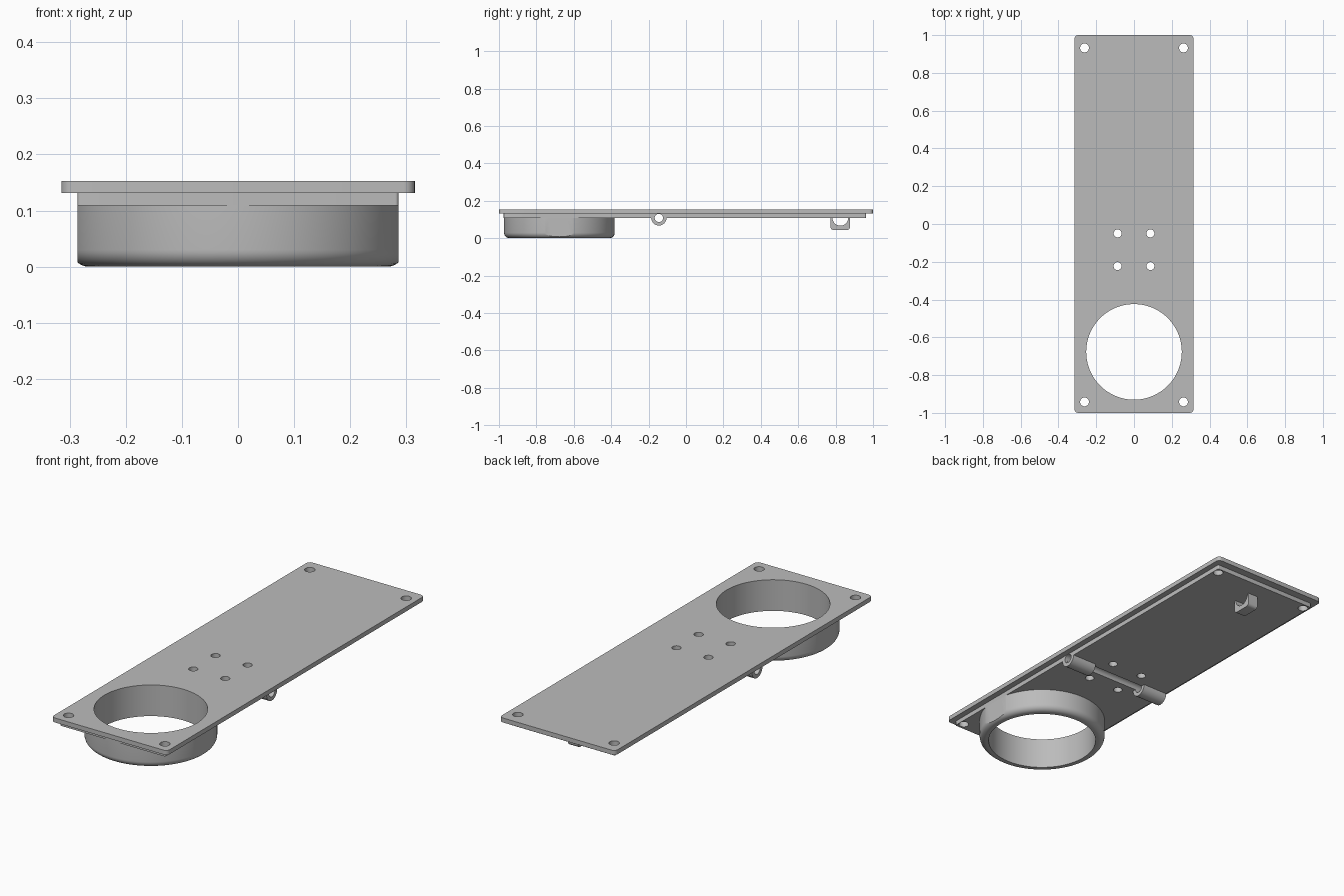
import bpy, bmesh
from math import sin, cos, pi
from mathutils import Vector

if "Cube" in bpy.data.objects:
    bpy.data.objects.remove(bpy.data.objects["Cube"], do_unlink=True)

grey = bpy.data.materials.new("light_grey")
grey.use_nodes = True
grey.diffuse_color = (0.5, 0.5, 0.5, 1)
for node in grey.node_tree.nodes:
    if node.type == 'BSDF_PRINCIPLED':
        node.inputs["Base Color"].default_value = grey.diffuse_color

HALF_W, RING_Y, BORE = 0.286, -0.677, 0.253
STEP, LEDGE, TOP = 0.109, 0.131, 0.153


def make(name, bm):
    bmesh.ops.recalc_face_normals(bm, faces=bm.faces)
    mesh = bpy.data.meshes.new(name)
    bm.to_mesh(mesh)
    bm.free()
    obj = bpy.data.objects.new(name, mesh)
    bpy.context.collection.objects.link(obj)
    mesh.materials.append(grey)
    return obj


def arc(cx, cy, r, start, end, n):
    return [(cx + r * cos(start + (end - start) * i / n),
             cy + r * sin(start + (end - start) * i / n)) for i in range(n + 1)]


def circle(cx, cy, r, n):
    return arc(cx, cy, r, 0, 2 * pi, n)[:-1]


def rounded_rect(x0, x1, y0, y1, r):
    return (arc(x1 - r, y1 - r, r, 0, pi / 2, 6) + arc(x0 + r, y1 - r, r, pi / 2, pi, 6)
            + arc(x0 + r, y0 + r, r, pi, 1.5 * pi, 6) + arc(x1 - r, y0 + r, r, 1.5 * pi, 2 * pi, 6))


def prism(name, outline, low, high, along_x=False):
    """Extrude an outline along z, or a (y, z) outline along x."""
    bm = bmesh.new()
    points = [(low, a, b) if along_x else (a, b, low) for a, b in outline]
    face = bm.faces.new([bm.verts.new(p) for p in points])
    shift = Vector((high - low, 0, 0)) if along_x else Vector((0, 0, high - low))
    new = bmesh.ops.extrude_face_region(bm, geom=[face])["geom"]
    bmesh.ops.translate(bm, vec=shift, verts=[v for v in new if isinstance(v, bmesh.types.BMVert)])
    # Extrusion drops the starting cap when regions are kept open
    if len([f for f in bm.faces if len(f.verts) == len(outline)]) < 2:
        bmesh.ops.holes_fill(bm, edges=bm.edges[:], sides=0)
    return make(name, bm)


def boolean(obj, cutter, operation='DIFFERENCE'):
    mod = obj.modifiers.new("cut", 'BOOLEAN')
    mod.operation, mod.object, mod.solver = operation, cutter, 'EXACT'
    bpy.context.view_layer.objects.active = obj
    bpy.ops.object.modifier_apply(modifier=mod.name)
    bpy.data.objects.remove(cutter, do_unlink=True)


# Stepped plate: wide upper plate and narrower lower plate
top_plate = prism("top_plate", rounded_rect(-0.315, 0.315, -1, 1, 0.02), LEDGE, TOP)
lower_plate = prism("lower_plate", rounded_rect(-HALF_W, HALF_W, -0.975, 0.962, 0.006), STEP, LEDGE)

# Large opening, corner screw holes and the group of four small holes
holes = [(0, RING_Y, BORE, 96)]
for side in (-1, 1):
    holes += [(side * 0.262, y, 0.0235, 32) for y in (0.932, -0.942)]
    holes += [(side * 0.087, y, 0.021, 32) for y in (-0.05, -0.223)]
for plate in (top_plate, lower_plate):
    for hole in holes:
        boolean(plate, prism("hole_cutter", circle(*hole), 0.05, 0.2))

# Channel across the underside, between the hinge barrels
HINGE_Y, HINGE_Z, PIN = -0.145, 0.108, 0.0225
boolean(lower_plate, prism("channel_cutter", circle(HINGE_Y, HINGE_Z, PIN, 32), -0.4, 0.4, True))

# Ring collar with a rounded lower rim, trimmed flat at the plate edges
R, FILLET, N = 0.296, 0.03, 96
profile = [(BORE, 0), (BORE, STEP), (R, STEP)]
profile += arc(R - FILLET, FILLET, FILLET, 0, -pi / 2, 8)
bm = bmesh.new()
rows = [[bm.verts.new((x, y, z)) for x, y in circle(0, RING_Y, r, N)] for r, z in profile]
for k, row in enumerate(rows):
    nxt = rows[(k + 1) % len(rows)]
    for i in range(N):
        j = (i + 1) % N
        bm.faces.new((row[i], row[j], nxt[j], nxt[i]))
ring = make("ring_collar", bm)
trim = [(-HALF_W, -0.975), (HALF_W, -0.975), (HALF_W, 0), (-HALF_W, 0)]
boolean(ring, prism("trim_cutter", trim, -0.1, 0.3), 'INTERSECT')

# Hinge barrels at both edges
barrel = (arc(HINGE_Y, STEP, 0.041, pi, 2 * pi, 24)
          + arc(HINGE_Y, STEP, PIN, 2 * pi, pi, 24))
prism("hinge_barrel_left", barrel, 0.15, HALF_W, True)
prism("hinge_barrel_right", barrel, -HALF_W, -0.15, True)

# Cradle under the far end
Y0, Y1, BASE, C = 0.773, 0.877, 0.044, 0.016
cradle = ([(Y0, STEP)] + arc(Y0 + C, BASE + C, C, pi, 1.5 * pi, 6)
          + arc(Y1 - C, BASE + C, C, 1.5 * pi, 2 * pi, 6) + [(Y1, STEP)]
          + arc((Y0 + Y1) / 2, STEP, 0.042, 2 * pi, pi, 24))
prism("cradle", cradle, -0.027, 0.027, True)

# Smooth the round walls, keep the edges crisp
for obj in bpy.context.scene.objects:
    obj.select_set(obj.type == 'MESH')
bpy.context.view_layer.objects.active = top_plate
bpy.ops.object.shade_smooth_by_angle(angle=0.5)
